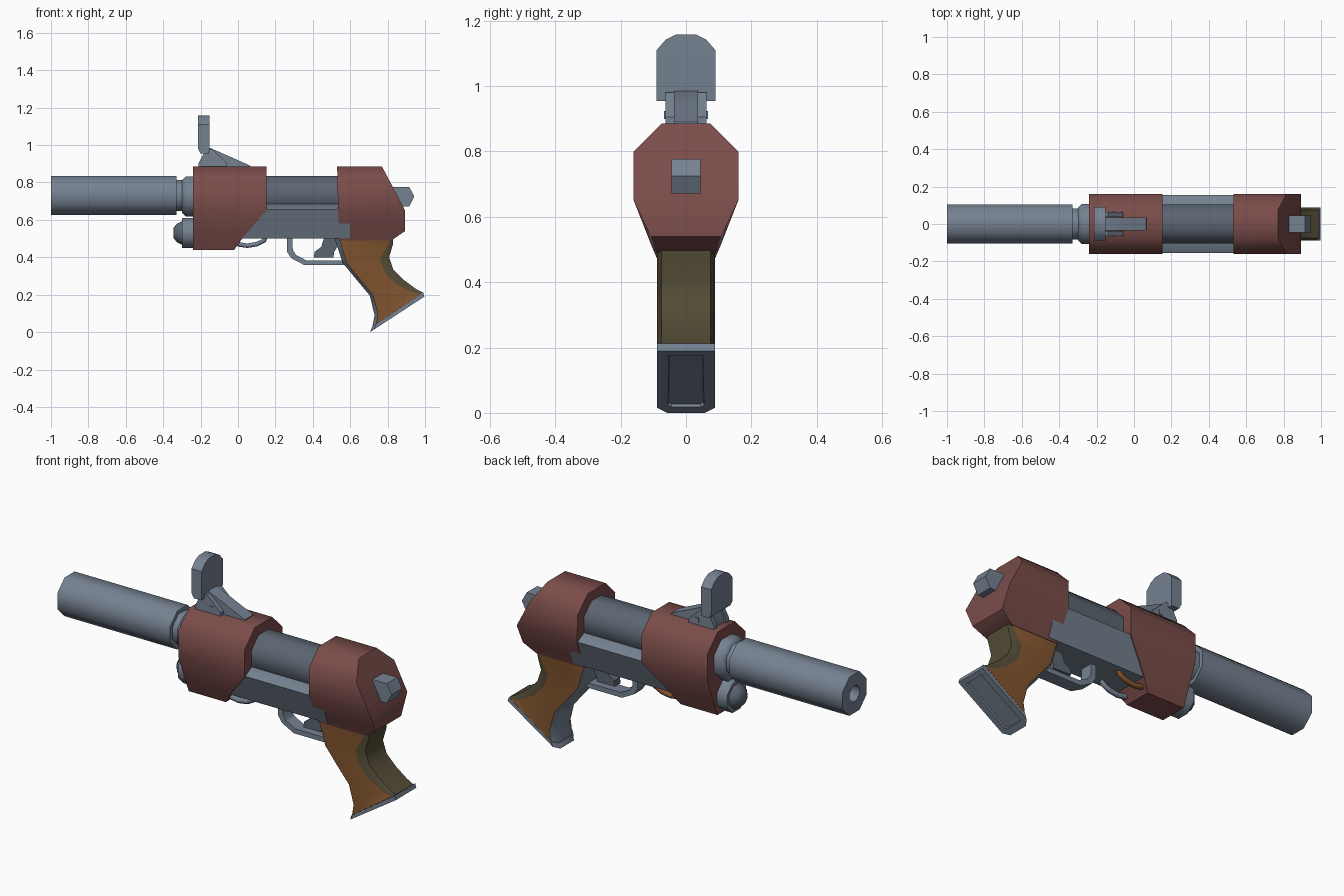
import bpy, bmesh, math

def material(name, rgb):
    m = bpy.data.materials.new(name)
    m.diffuse_color = (*rgb, 1)
    return m

STEEL = material("steel grey", (0.18, 0.223, 0.285))
DARK = material("dark steel", (0.105, 0.13, 0.165))
RED = material("dull red", (0.196, 0.073, 0.068))
BROWN = material("wood brown", (0.21, 0.085, 0.026))
OLIVE = material("dark olive", (0.085, 0.07, 0.036))

def finish(name, bm, mats, angle=50):
    bmesh.ops.recalc_face_normals(bm, faces=bm.faces)
    me = bpy.data.meshes.new(name)
    bm.to_mesh(me)
    bm.free()
    for m in mats:
        me.materials.append(m)
    me.shade_smooth()
    me.set_sharp_from_angle(angle=math.radians(angle))
    ob = bpy.data.objects.new(name, me)
    bpy.context.collection.objects.link(ob)
    return ob

def skin(bm, rings):
    """Join closed rings of points into a capped tube; returns side faces by ring, and the end cap."""
    loops = [[bm.verts.new(p) for p in r] for r in rings]
    sides = []
    for a, b in zip(loops, loops[1:]):
        n = len(a)
        sides.append([bm.faces.new((a[i], a[(i + 1) % n], b[(i + 1) % n], b[i])) for i in range(n)])
    bm.faces.new(loops[0])
    return sides, bm.faces.new(loops[-1])

def slab(name, rows, mat, y=0, angle=50):
    """Stack of rows (x1, z1, x2, z2, half width): a side profile with varying width."""
    bm = bmesh.new()
    skin(bm, [[(x1, y - w, z1), (x2, y - w, z2), (x2, y + w, z2), (x1, y + w, z1)]
              for x1, z1, x2, z2, w in rows])
    return finish(name, bm, [mat], angle)

def lathe(name, profile, zc, mat, n=8):
    """Turned part along x from (x, radius) pairs, with a flat side on top."""
    bm = bmesh.new()
    skin(bm, [[(x, r * math.cos(a), zc + r * math.sin(a))
               for a in [(i + 0.5) * math.tau / n for i in range(n)]] for x, r in profile])
    return finish(name, bm, [mat])

# Barrel with bore, neck and collar
lathe("barrel", [(-0.9, 0.045), (-1, 0.045), (-1, 0.112), (-0.33, 0.112), (-0.33, 0.09), (-0.28, 0.09)], 0.73, STEEL)
lathe("barrel_collar", [(-0.30, 0.092), (-0.28, 0.115), (-0.2, 0.115)], 0.725, STEEL)
lathe("receiver_tube", [(0.0, 0.112), (0.6, 0.112)], 0.73, DARK)

# Lower tube under the barrel
lathe("lower_tube", [(-0.30, 0.086), (-0.2, 0.086)], 0.53, STEEL)
lathe("lower_tube_tip", [(-0.345, 0.03), (-0.325, 0.055), (-0.295, 0.07), (-0.28, 0.07)], 0.53, DARK)

# Red housings and the body between them
slab("front_housing", [(-0.24, 0.44, -0.02, 0.44, 0.075), (-0.24, 0.51, 0.03, 0.51, 0.105),
                       (-0.24, 0.65, 0.152, 0.65, 0.16), (-0.24, 0.80, 0.152, 0.80, 0.16),
                       (-0.24, 0.885, 0.152, 0.885, 0.075)], RED)
slab("rear_housing", [(0.54, 0.49, 0.82, 0.49, 0.09), (0.538, 0.54, 0.893, 0.54, 0.108),
                      (0.535, 0.65, 0.893, 0.65, 0.16), (0.532, 0.80, 0.815, 0.80, 0.16),
                      (0.53, 0.885, 0.77, 0.885, 0.075)], RED)
slab("lower_body", [(-0.02, 0.5, 0.6, 0.5, 0.096), (-0.02, 0.655, 0.6, 0.655, 0.156),
                    (-0.02, 0.685, 0.6, 0.685, 0.10)], STEEL, angle=30)

# Rear knob
slab("rear_knob", [(0.83, 0.672, 0.915, 0.672, 0.045), (0.83, 0.725, 0.943, 0.725, 0.045),
                   (0.83, 0.777, 0.915, 0.777, 0.045)], STEEL, angle=30)

# Folding sight: plate, arm, brackets, pin
slab("sight_plate", [(-0.20, 0.955, -0.155, 0.955, 0.09), (-0.213, 0.98, -0.153, 0.98, 0.09),
                     (-0.213, 1.11, -0.153, 1.11, 0.09), (-0.213, 1.142, -0.153, 1.142, 0.062),
                     (-0.213, 1.158, -0.153, 1.158, 0.03)], STEEL, angle=30)
slab("sight_arm", [(-0.20, 0.87, 0.07, 0.87, 0.036), (-0.20, 0.905, 0.065, 0.89, 0.036),
                   (-0.18, 0.95, -0.07, 0.95, 0.036), (-0.17, 0.985, -0.15, 0.985, 0.036)], STEEL, angle=30)
for s in (-1, 1):
    slab("sight_bracket", [(-0.21, 0.87, -0.06, 0.87, 0.013), (-0.21, 0.905, -0.06, 0.905, 0.013),
                           (-0.17, 0.98, -0.14, 0.98, 0.013)], STEEL, y=s * 0.05, angle=30)
slab("sight_pin", [(-0.12, 0.9, -0.1, 0.9, 0.067), (-0.12, 0.924, -0.1, 0.924, 0.067)], STEEL)

# Trigger guard and trigger
slab("trigger_guard", [(0.262, 0.51, 0.29, 0.51, 0.035), (0.262, 0.43, 0.293, 0.44, 0.035),
                       (0.285, 0.395, 0.31, 0.412, 0.035), (0.355, 0.358, 0.365, 0.384, 0.035),
                       (0.57, 0.358, 0.56, 0.384, 0.035)], STEEL, angle=30)
slab("trigger", [(0.465, 0.52, 0.53, 0.52, 0.025), (0.445, 0.455, 0.53, 0.455, 0.025),
                 (0.41, 0.43, 0.515, 0.43, 0.025), (0.405, 0.40, 0.51, 0.40, 0.025)], DARK, angle=30)

# Hose loops under the front housing
for y, mat in ((-0.06, STEEL), (0.06, BROWN)):
    cu = bpy.data.curves.new("hose_loop", 'CURVE')
    cu.dimensions = '3D'
    cu.bevel_depth = 0.014
    cu.bevel_resolution = 1
    sp = cu.splines.new('POLY')
    path = [(-0.03, 0.485), (0.01, 0.468), (0.05, 0.462), (0.10, 0.47), (0.14, 0.49), (0.15, 0.52)]
    sp.points.add(len(path) - 1)
    for p, (x, z) in zip(sp.points, path):
        p.co = (x, y, z, 1)
    cu.materials.append(mat)
    bpy.context.collection.objects.link(bpy.data.objects.new("hose_loop", cu))

# Grip: steel front strap, wooden sides, olive back panel
def grip_ring(x1, z1, x2, z2, c, back):
    half = [(0, 0.65), (0.08, 1), (c, 1), (1, back)]
    pts = [(t, -w) for t, w in half] + [(t, w) for t, w in reversed(half)]
    return [(x1 + (x2 - x1) * t, 0.088 * w, z1 + (z2 - z1) * t) for t, w in pts]

rows = [(0.515, 0.52, 0.83, 0.51, 0.95), (0.52, 0.49, 0.83, 0.475, 0.93), (0.56, 0.37, 0.808, 0.40, 0.80),
        (0.63, 0.285, 0.83, 0.335, 0.76), (0.705, 0.195, 0.885, 0.28, 0.76),
        (0.73, 0.09, 0.95, 0.232, 0.88), (0.718, 0.028, 0.988, 0.212, 0.95)]
bm = bmesh.new()
sides, _ = skin(bm, [grip_ring(*r, 0.85) for r in rows])
for ring in sides:
    for i, f in enumerate(ring):
        f.material_index = {7: 1, 0: 1, 6: 1, 2: 2, 3: 2, 4: 2}.get(i, 0)
finish("grip", bm, [BROWN, STEEL, OLIVE])

# Butt cap with a recessed panel underneath
bm = bmesh.new()
_, base = skin(bm, [grip_ring(*r, 0.9, 1) for r in
                    [(0.716, 0.026, 0.990, 0.212), (0.706, 0.0, 0.997, 0.19)]])
bmesh.ops.recalc_face_normals(bm, faces=bm.faces)
bmesh.ops.inset_region(bm, faces=[base], thickness=0.036)
bmesh.ops.inset_region(bm, faces=[base], thickness=0.002, depth=-0.01)
finish("butt_cap", bm, [STEEL], 30)
